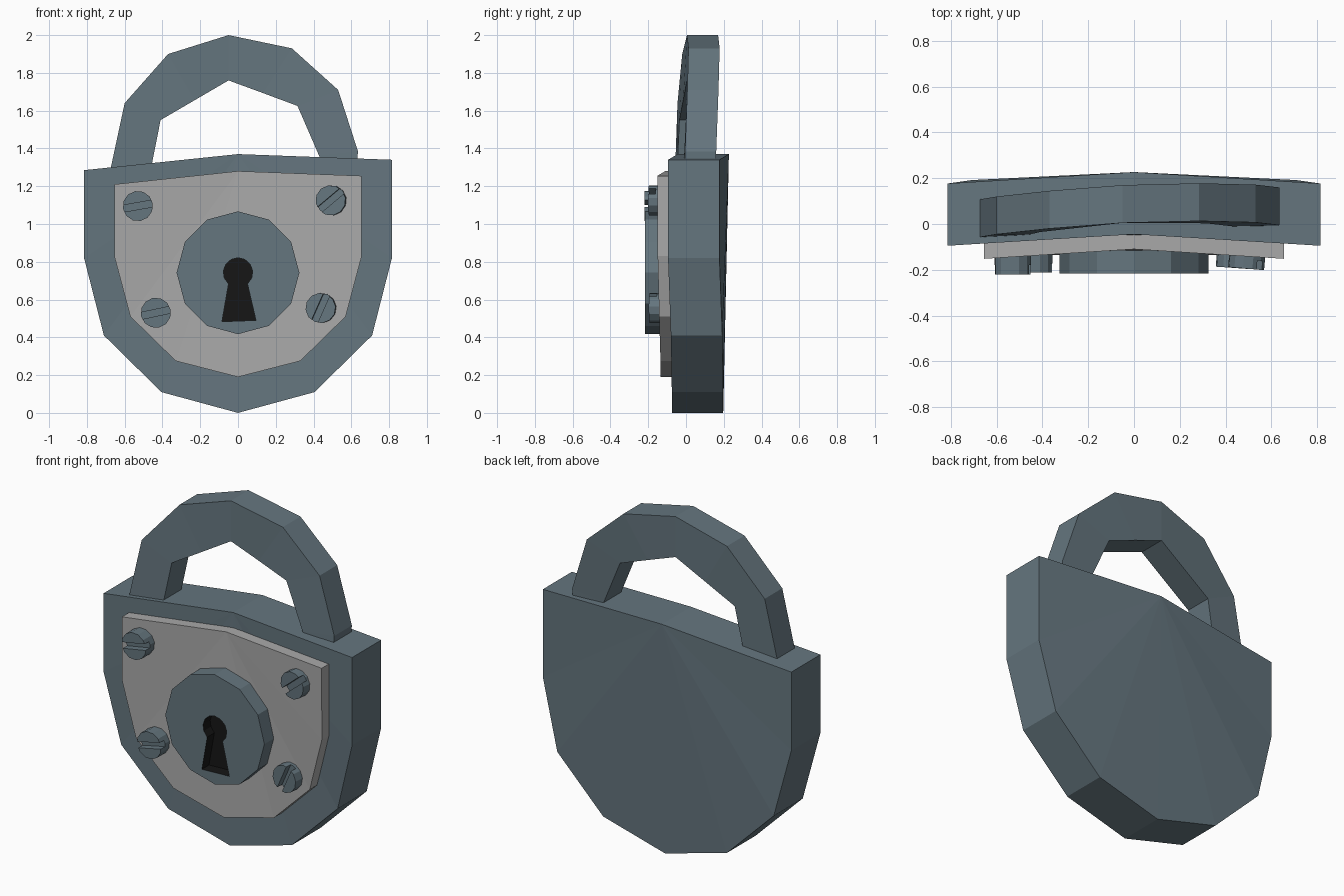
import bpy, bmesh, math

if "Cube" in bpy.data.objects:
    bpy.data.objects.remove(bpy.data.objects["Cube"])


def material(name, rgb):
    m = bpy.data.materials.new(name)
    m.diffuse_color = (*rgb, 1)
    m.use_nodes = True
    m.node_tree.nodes["Principled BSDF"].inputs["Base Color"].default_value = m.diffuse_color
    return m


steel = material("blue_steel", (0.13, 0.18, 0.21))
silver = material("plate_grey", (0.40, 0.40, 0.40))
black = material("dark_hole", (0.008, 0.008, 0.008))


def make(name, bm, mat):
    bmesh.ops.recalc_face_normals(bm, faces=bm.faces)
    me = bpy.data.meshes.new(name)
    bm.to_mesh(me)
    bm.free()
    me.materials.append(mat)
    ob = bpy.data.objects.new(name, me)
    bpy.context.collection.objects.link(ob)
    return ob


def prism(name, pts, depth, mat, fan=False):
    """Extrude an (x, z, y_front) outline backwards; fan caps follow bent outlines."""
    bm = bmesh.new()
    n = len(pts)
    rings = [[bm.verts.new((x, y + d, z)) for x, z, y in pts] for d in (0, depth)]
    for r in rings:
        if fan:
            for i in range(1, n - 1):
                bm.faces.new((r[0], r[i], r[i + 1]))
        else:
            bm.faces.new(r)
    for i in range(n):
        j = (i + 1) % n
        bm.faces.new((rings[0][i], rings[0][j], rings[1][j], rings[1][i]))
    return make(name, bm, mat)


def circle(n, r, x=0, z=0, y=0):
    return [(x + r * math.sin(2 * math.pi * i / n), z + r * math.cos(2 * math.pi * i / n), y)
            for i in range(n)]


def cut(ob, cutter):
    mod = ob.modifiers.new("cut", 'BOOLEAN')
    mod.operation = 'DIFFERENCE'
    mod.solver = 'EXACT'
    mod.material_mode = 'TRANSFER'
    mod.object = cutter
    cutter.hide_render = True
    bpy.context.view_layer.objects.active = ob
    bpy.ops.object.modifier_apply(modifier=mod.name)
    bpy.data.objects.remove(cutter)


def shield(top, right, side, bottom, left):
    """Outline: top centre, right corner, curved side, bottom, mirrored side, left corner."""
    return [top, right, *side, bottom, *[(-x, z, y) for x, z, y in reversed(side)], left]


# Body and face plate
prism("body", shield((0, 1.37, -0.045), (0.815, 1.34, -0.095),
                     [(0.815, 0.82, -0.095), (0.71, 0.41, -0.08), (0.405, 0.11, -0.075)],
                     (0, 0, -0.075), (-0.815, 1.285, -0.095)), 0.272, steel, True)
prism("face_plate", shield((0, 1.28, -0.11), (0.655, 1.255, -0.152),
                           [(0.655, 0.83, -0.15), (0.57, 0.51, -0.142), (0.33, 0.275, -0.135)],
                           (0, 0.19, -0.135), (-0.655, 1.21, -0.152)), 0.08, silver, True)

# Lock disc with recessed keyhole
disc = prism("lock_disc", circle(12, 0.325, 0, 0.742, -0.217), 0.12, steel)
arc = [math.radians(-50 + 28 * i) for i in range(11)]
hole = [(0.078 * math.cos(a), 0.743 + 0.078 * math.sin(a), -0.26) for a in arc]
hole += [(-0.085, 0.483, -0.26), (0.095, 0.49, -0.26)]
cut(disc, prism("keyhole_cutter", hole, 0.11, black))

# Slotted screws: x, z, front y, slot angle, tilt
for i, (x, z, y, a, t) in enumerate([(-0.53, 1.095, -0.22, 10, 0), (0.49, 1.125, -0.195, 40, -5),
                                     (-0.435, 0.53, -0.213, 12, 0), (0.437, 0.555, -0.192, 66, -4)]):
    screw = prism(f"screw_{i + 1}", circle(12, 0.08), 0.10, steel)
    slot = [(-0.1, -0.018, -0.02), (0.1, -0.018, -0.02), (0.1, 0.018, -0.02), (-0.1, 0.018, -0.02)]
    cut(screw, prism("slot_cutter", slot, 0.06, steel))
    screw.location = (x, y, z)
    screw.rotation_euler = (0, -math.radians(a), math.radians(t))

# Shackle: outer and inner arches as (x, z, y_front), legs sunk into the body
outer = [(-0.69, 1.22, -0.06), (-0.6, 1.64, -0.045), (-0.37, 1.9, -0.02), (-0.05, 2.0, 0.005),
         (0.285, 1.93, 0.013), (0.53, 1.71, 0.007), (0.635, 1.385, -0.005), (0.625, 1.25, -0.01)]
inner = [(-0.475, 1.22, -0.05), (-0.41, 1.55, -0.035), (-0.23, 1.655, -0.015), (-0.05, 1.76, 0.005),
         (0.133, 1.693, 0.005), (0.315, 1.625, 0.003), (0.43, 1.36, -0.01), (0.475, 1.25, -0.012)]
bm = bmesh.new()
loops = []
for o, p in zip(outer, inner):
    loops.append([bm.verts.new((x, y + d, z))
                  for (x, z, y), d in ((o, 0), (o, 0.165), (p, 0.165), (p, 0))])
for a, b in zip(loops, loops[1:]):
    for i in range(4):
        j = (i + 1) % 4
        bm.faces.new((a[i], a[j], b[j], b[i]))
bm.faces.new(loops[0])
bm.faces.new(loops[-1])
make("shackle", bm, steel)
